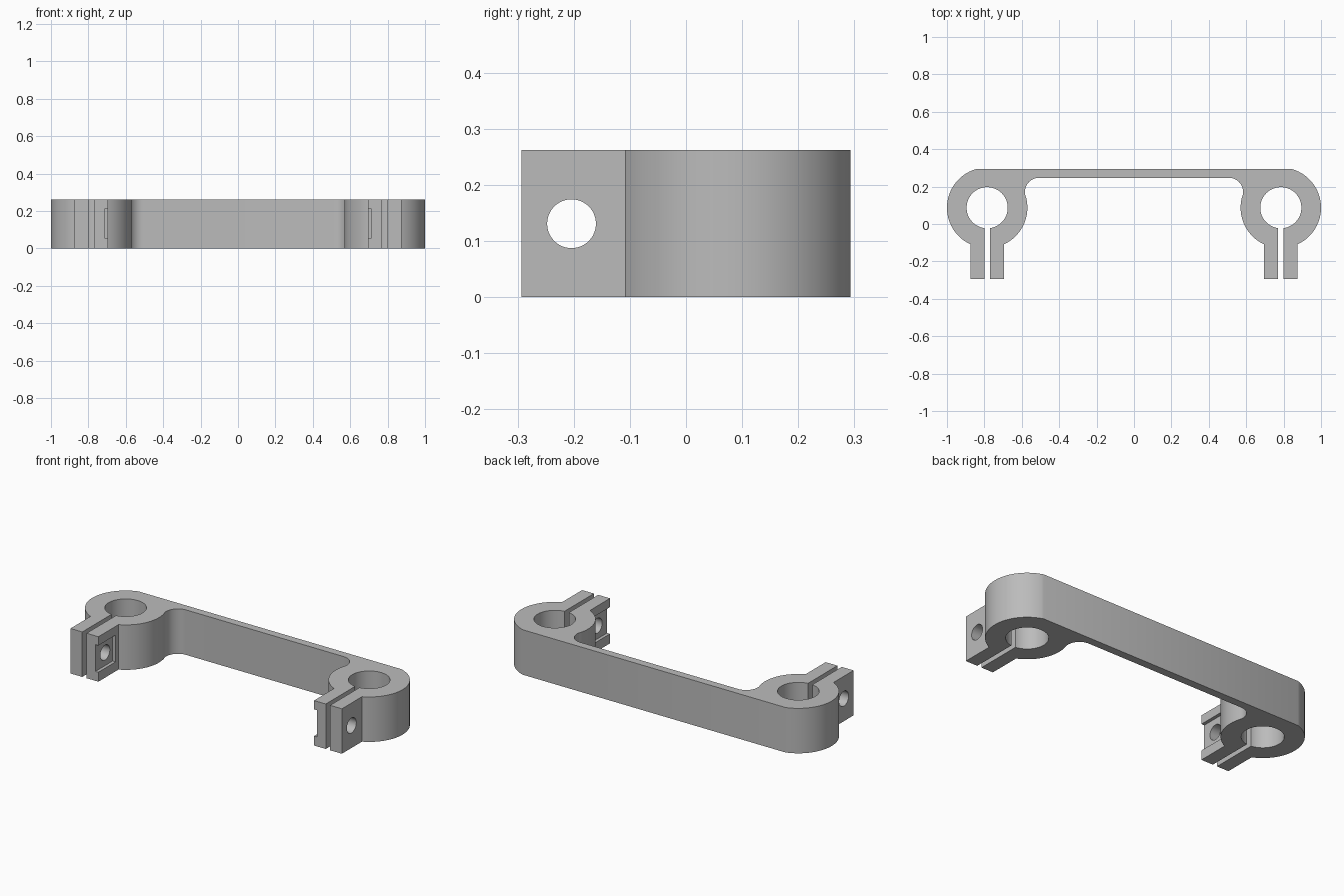
import bpy, bmesh
from math import sin, cos, radians, degrees, asin, acos, pi
from mathutils import Matrix

cube = bpy.data.objects.get("Cube")
if cube:
    bpy.data.objects.remove(cube, do_unlink=True)

HEIGHT = 0.262
CX, CY = 0.785, 0.087            # clamp centre
RING, BORE = 0.215, 0.11         # clamp radii
BACK, FRONT, INNER = 0.293, -0.293, 0.247
LUG, GAP = 0.09, 0.014           # half widths of lug pair and slit
WALL, FILLET = 0.583, 0.075      # inside corner of the bar
HOLE_Y, HOLE_R = -0.204, 0.0435

grey = bpy.data.materials.new("plain_grey")
grey.use_nodes = True
color = (0.5, 0.5, 0.5, 1)
grey.diffuse_color = color
grey.node_tree.nodes["Principled BSDF"].inputs["Base Color"].default_value = color


def arc(x, y, r, start, end, steps):
    angles = [radians(start + (end - start) * i / steps) for i in range(steps + 1)]
    return [(x + r * cos(a), y + r * sin(a)) for a in angles]


def mesh_object(name, bm):
    bmesh.ops.recalc_face_normals(bm, faces=bm.faces)
    mesh = bpy.data.meshes.new(name)
    bm.to_mesh(mesh)
    bm.free()
    obj = bpy.data.objects.new(name, mesh)
    bpy.context.collection.objects.link(obj)
    mesh.materials.append(grey)
    return obj


# Half outline: bar, ring, split lugs and bore in one loop
top_angle = degrees(asin((BACK - CY) / RING))
lug_angle = degrees(acos(LUG / RING))
slit_angle = degrees(asin(GAP / BORE))
wall_angle = degrees(acos((CX - WALL) / RING))
half = arc(CX, CY, RING, top_angle, -lug_angle, 40)
half += [(CX + LUG, FRONT), (CX + GAP, FRONT)]
half += arc(CX, CY, BORE, -90 + slit_angle, 270 - slit_angle, 64)
half += [(CX - GAP, FRONT), (CX - LUG, FRONT)]
half += arc(CX, CY, RING, lug_angle - 180, -180 - wall_angle, 28)
half += arc(WALL - FILLET, INNER - FILLET, FILLET, 0, 90, 14)
outline = half + [(-x, y) for x, y in reversed(half)]

# Extruded bracket body
bm = bmesh.new()
base = bm.faces.new([bm.verts.new((x, y, 0)) for x, y in outline])
side = bmesh.ops.extrude_face_region(bm, geom=[base])["geom"]
raised = [v for v in side if isinstance(v, bmesh.types.BMVert)]
bmesh.ops.translate(bm, vec=(0, 0, HEIGHT), verts=raised)
bracket = mesh_object("clamp_bracket", bm)


def cut(cutter):
    cutter.hide_render = True
    mod = bracket.modifiers.new("cut", "BOOLEAN")
    mod.operation, mod.solver, mod.object = "DIFFERENCE", "EXACT", cutter
    bpy.context.view_layer.objects.active = bracket
    bpy.ops.object.modifier_apply(modifier=mod.name)
    bpy.data.objects.remove(cutter, do_unlink=True)


for s in (-1, 1):
    # Cross bolt hole through both lugs
    bm = bmesh.new()
    place = Matrix.Translation((s * CX, HOLE_Y, HEIGHT / 2)) @ Matrix.Rotation(pi / 2, 4, "Y")
    bmesh.ops.create_cone(bm, cap_ends=True, segments=48, radius1=HOLE_R,
                          radius2=HOLE_R, depth=0.3, matrix=place)
    cut(mesh_object("bolt_hole_cutter", bm))

    # Nut channel on the inner lug, open to the front
    bm = bmesh.new()
    place = Matrix.Translation((s * 0.664, -0.235, 0.133)) @ Matrix.Diagonal((0.1, 0.2, 0.156, 1))
    bmesh.ops.create_cube(bm, size=1, matrix=place)
    cut(mesh_object("nut_channel_cutter", bm))

bpy.ops.object.select_all(action="DESELECT")
bracket.select_set(True)
bpy.context.view_layer.objects.active = bracket
bpy.ops.object.shade_smooth_by_angle(angle=radians(25))
